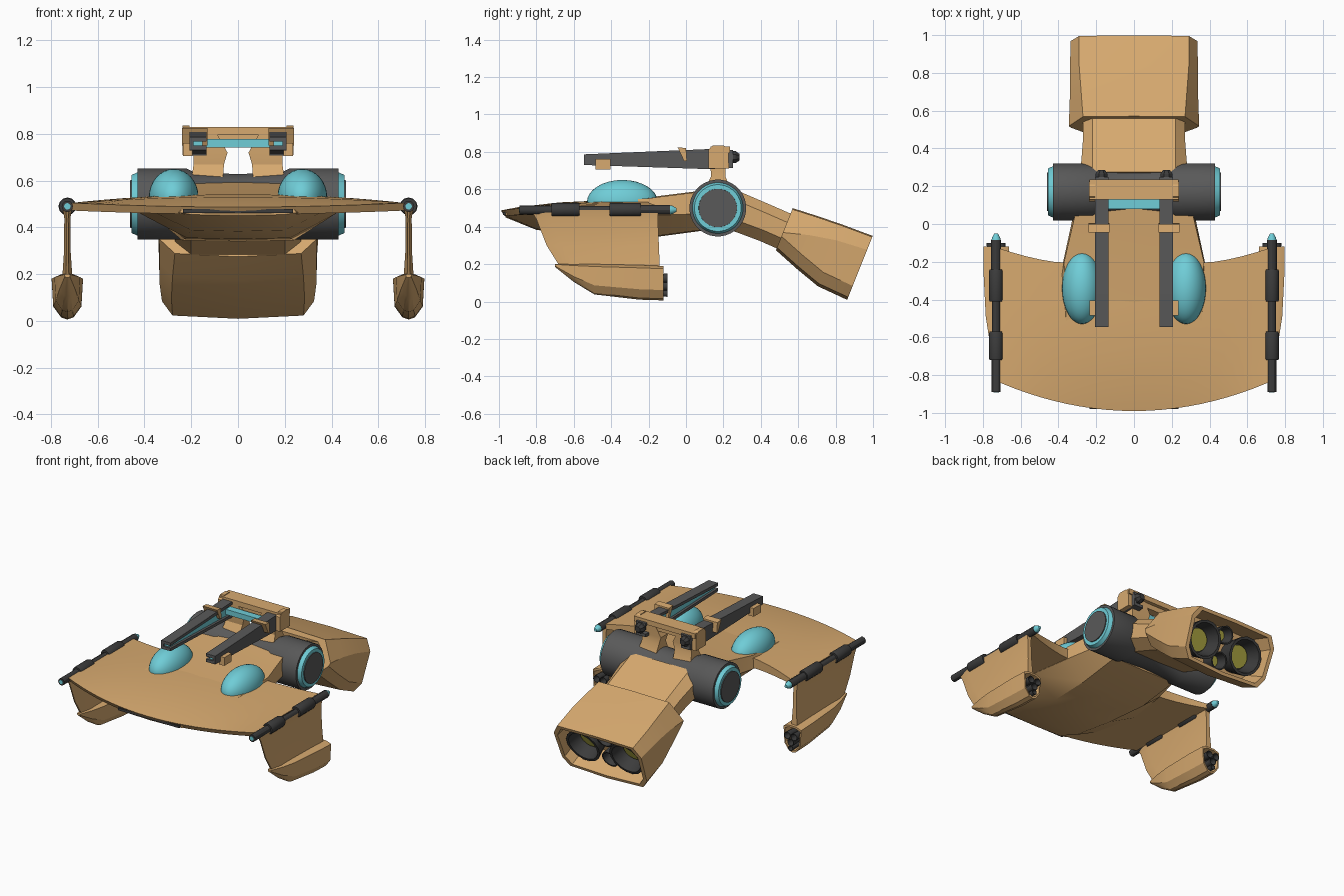
import bpy, bmesh, math
from mathutils import Vector

if "Cube" in bpy.data.objects:
    bpy.data.objects.remove(bpy.data.objects["Cube"])


def material(name, rgb):
    m = bpy.data.materials.new(name)
    m.diffuse_color = (*rgb, 1)
    m.use_nodes = True
    m.node_tree.nodes["Principled BSDF"].inputs["Base Color"].default_value = m.diffuse_color
    return m


TAN = material("tan_paint", (0.68, 0.40, 0.16))
CYAN = material("cyan_glow", (0.16, 0.61, 0.68))
DARK = material("dark_metal", (0.045, 0.045, 0.045))
GREY = material("grey_metal", (0.10, 0.10, 0.10))
YELLOW = material("engine_yellow", (0.38, 0.35, 0.05))


def loft(name, rings, mat, angle=30):
    """Skin a list of equal-sized point rings and cap both ends."""
    bm = bmesh.new()
    vs = [[bm.verts.new(p) for p in r] for r in rings]
    n = len(rings[0])
    for a, b in zip(vs, vs[1:]):
        for i in range(n):
            bm.faces.new((a[i], a[(i + 1) % n], b[(i + 1) % n], b[i]))
    bm.faces.new(vs[0])
    bm.faces.new(vs[-1])
    bmesh.ops.recalc_face_normals(bm, faces=bm.faces)
    me = bpy.data.meshes.new(name)
    bm.to_mesh(me)
    bm.free()
    for p in me.polygons:
        p.use_smooth = True
    me.set_sharp_from_angle(angle=math.radians(angle))
    me.materials.append(mat)
    ob = bpy.data.objects.new(name, me)
    bpy.context.collection.objects.link(ob)
    return ob


def lathe(name, origin, axis, profile, mat, n=16):
    """Revolve (distance, radius) pairs around an axis."""
    o, d = Vector(origin), Vector(axis).normalized()
    u = d.orthogonal().normalized()
    v = d.cross(u)
    ang = [2 * math.pi * (i + 0.5) / n for i in range(n)]
    return loft(name, [[o + d * t + (u * math.cos(a) + v * math.sin(a)) * r for a in ang]
                       for t, r in profile], mat)


def prism(name, pts, x0, x1, mat):
    return loft(name, [[(x, y, z) for y, z in pts] for x in (x0, x1)], mat)


def box(name, x0, x1, y0, y1, z0, z1, mat):
    return prism(name, [(y0, z0), (y1, z0), (y1, z1), (y0, z1)], x0, x1, mat)


def sym(half):
    """Complete a half section (first and last point on the centre line)."""
    return half + [(-x, z) for x, z in half[-2:0:-1]]


def nozzle(name, origin, axis, length, r):
    lathe(name, origin, axis, [(0, r * .8), (length, r), (length, r * .86), (length * .3, r * .66)], DARK, 16)
    lathe(name + "_glow", Vector(origin) + Vector(axis).normalized() * length * .3, axis,
          [(0, r * .6), (length * .12, r * .6)], YELLOW, 16)


# broad front wing, curved leading and trailing edges
rings = []
for i in range(21):
    x = -0.71 + 1.42 * i / 20
    w = 1 - (x / 0.71) ** 2
    yf = -0.99 + 0.15 * (x / 0.71) ** 2
    k = max(0, (abs(x) - 0.37) / 0.34)
    yb = -0.205 + 0.075 * k ** 1.5
    top = [(0, -.018), (.12, .0), (.4, .025), (.7, .036), (1, .038)]
    ring = [(x, yf + (yb - yf) * t, 0.505 + w * h) for t, h in top]
    rings.append(ring + [(x, yb, 0.472 - .01 * w), (x, yf + .02, 0.472 - .016 * w)])
loft("front_wing", rings, TAN)

# keel hull under the wing, running back to the hinge drum
hull = [(-.965, .24, .478, .25, .463, .20, .455), (-.8, .32, .50, .36, .465, .20, .388),
        (-.5, .36, .53, .42, .46, .22, .355), (-.2, .37, .552, .375, .46, .24, .345),
        (.1, .30, .59, .31, .47, .24, .385)]
loft("keel_hull", [[(x, y, z) for x, z in sym([(0, zt + .005), (wt, zt), (ws, zs), (wb, zb), (0, zb - .005)])]
                   for y, wt, zt, ws, zs, wb, zb in hull], TAN)
box("nose_intake", -.235, .235, -.979, -.9, .462, .478, DARK)

# hinge drum across the body
lathe("hinge_drum", (0, .17, .5), (1, 0, 0),
      [(-.43, .152), (-.22, .152), (-.19, .138), (0, .128), (.19, .138), (.22, .152), (.43, .152)], GREY, 32)

# tilted rear boom and engine pod, in a local frame
TILT = math.radians(21.8)
D = Vector((0, math.cos(TILT), -math.sin(TILT)))
U = Vector((0, math.sin(TILT), math.cos(TILT)))
O = Vector((0, .525, .385))


def local(x, a, v):
    return O + Vector((x, 0, 0)) + D * a + U * v


def pod_ring(a, top, bot, wt, ws, wl, wb, drop, s=1.0):
    c = (top + bot) / 2
    half = [(0, top), (wt, top - .006), (ws, top - drop), (wl, bot + .08), (wb, bot + .015), (0, bot)]
    return [local(x * s, a, c + (v - c) * (1 - (1 - s) * 1.5)) for x, v in sym(half)]


loft("rear_boom", [[local(x, a, v) for x, v in sym([(0, t), (.22, t), (w, t - .05), (w, b + .06), (.2, b), (0, b)])]
                   for a, t, b, w in [(-.31, .10, -.11, .285), (-.1, .095, -.105, .27), (.05, .09, -.11, .27)]], TAN)
loft("engine_pod", [pod_ring(0, .123, -.119, .27, .345, .335, .27, .14),
                    pod_ring(.14, .133, -.17, .28, .34, .335, .28, .11),
                    pod_ring(.28, .14, -.215, .29, .34, .335, .285, .09),
                    pod_ring(.452, .144, -.224, .29, .335, .325, .28, .08),
                    pod_ring(.452, .144, -.224, .29, .335, .325, .28, .08, .92),
                    pod_ring(.28, .14, -.215, .29, .34, .335, .285, .09, .88)], TAN)
for s in (-1, 1):
    nozzle("main_nozzle", local(s * .165, .27, -.04), D, .14, .125)
    nozzle("small_nozzle", local(0, .27, -.04 + s * .085), D, .11, .06)

# upper gun mount: cross beam and glowing link
box("mount_beam", -.235, .235, .13, .235, .795, .83, TAN)
box("mount_beam_ridge", -.2, .2, .155, .21, .76, .825, TAN)
box("power_link", -.15, .15, .08, .13, .742, .778, CYAN)

for s in (-1, 1):
    # drum end caps
    lathe("drum_ring", (s * .425, .17, .5), (s, 0, 0), [(0, .138), (.03, .125)], CYAN, 32)
    lathe("drum_cap", (s * .425, .17, .5), (s, 0, 0), [(0, .105), (.036, .102)], GREY, 32)

    # canopy dome
    bpy.ops.mesh.primitive_uv_sphere_add(segments=32, ring_count=16, location=(s * .275, -.34, .53))
    dome = bpy.context.object
    dome.name = "canopy_dome"
    dome.scale = (.106, .19, .12)
    dome.data.materials.append(CYAN)
    bpy.ops.object.shade_smooth()

    # channel-shaped rail cannon with glowing core
    loft("rail_cannon", [[(s * x, y, z) for x, z in
                          [(.207, b), (.207, t), (.135, t), (.135, t - .02), (.19, t - .02),
                           (.19, b + .02), (.135, b + .02), (.135, b)]]
                         for y, t, b in [(-.545, .787, .73), (.12, .815, .708), (.25, .81, .715)]], GREY)
    loft("rail_core", [[(s * x, y, z) for x, z in [(.195, b), (.195, t), (.152, t), (.152, b)]]
                       for y, t, b in [(-.53, .77, .745), (.12, .797, .725)]], CYAN)
    x0, x1 = sorted((s * .195, s * .235))
    box("muzzle_block", x0, x1, -.485, -.405, .705, .762, TAN)
    x0, x1 = sorted((s * .13, s * .24))
    prism("rail_clamp", [(-.045, .825), (.0, .82), (.005, .75), (-.01, .75)], x0, x1, TAN)
    x0, x1 = sorted((s * .207, s * .237))
    prism("mount_side_plate", [(.12, .71), (.23, .71), (.225, .82), (.2, .835), (.145, .835), (.12, .81)], x0, x1, TAN)
    lathe("recoil_knob", (s * .172, .24, .772), (0, 1, 0), [(0, .035), (.025, .035), (.045, .02)], DARK, 8)
    # mount leg
    loft("mount_leg", [[(s * xa, ya, z), (s * xb, ya, z), (s * xb, yb, z), (s * xa, yb, z)]
                       for z, xa, xb, ya, yb in [(.60, .065, .2, .10, .24), (.67, .06, .19, .135, .21),
                                                 (.72, .045, .19, .13, .21), (.80, .09, .19, .13, .215)]], TAN)

    # wing tip fin
    X = s * .73
    fin = [(.49, -.83, -.15, .022), (.44, -.80, -.15, .013), (.3, -.745, -.145, .014), (.18, -.67, -.14, .022)]
    loft("tip_fin", [[(X - w * .3, y0, z), (X - w, y0 + .08, z), (X - w, y1, z), (X + w, y1, z),
                      (X + w, y0 + .08, z), (X + w * .3, y0, z)] for z, y0, y1, w in fin], TAN)

    # fin pod, hollow at the rear
    def tip_ring(y, w, top, bot, k=1.0):
        h, c = top - bot, (top + bot) / 2
        half = [(0, top), (w * .45, top), (w, top - h * .08), (w * .9, bot + h * .3), (w * .4, bot + h * .05), (0, bot)]
        return [(X + x * k, y, c + (z - c) * k) for x, z in sym(half)]
    loft("fin_pod", [tip_ring(-.70, .012, .2, .185), tip_ring(-.6, .038, .2, .105), tip_ring(-.49, .055, .2, .038),
                     tip_ring(-.25, .067, .195, .01), tip_ring(-.12, .067, .19, .006),
                     tip_ring(-.12, .067, .19, .006, .86), tip_ring(-.19, .067, .19, .006, .8)], TAN)
    for dx, z, r in [(-.026, .125, .025), (.026, .125, .025), (0, .083, .025), (0, .043, .018)]:
        nozzle("fin_nozzle", (X + dx, -.19, z), (0, 1, 0), .09, r)

    # wing tip gun barrel
    steps = [(-.89, .024), (-.72, .024), (-.72, .035), (-.71, .038), (-.58, .038), (-.57, .034), (-.57, .022),
             (-.41, .022), (-.41, .034), (-.40, .038), (-.25, .038), (-.24, .034), (-.24, .026), (-.085, .026)]
    lathe("tip_gun", (X, 0, .49), (0, 1, 0), steps, DARK, 12)
    lathe("tip_gun_tail", (X, -.085, .49), (0, 1, 0), [(0, .024), (.012, .022), (.035, .01)], CYAN, 12)
    lathe("tip_gun_muzzle", (X, -.893, .49), (0, 1, 0), [(0, .014), (.01, .014)], CYAN, 12)
